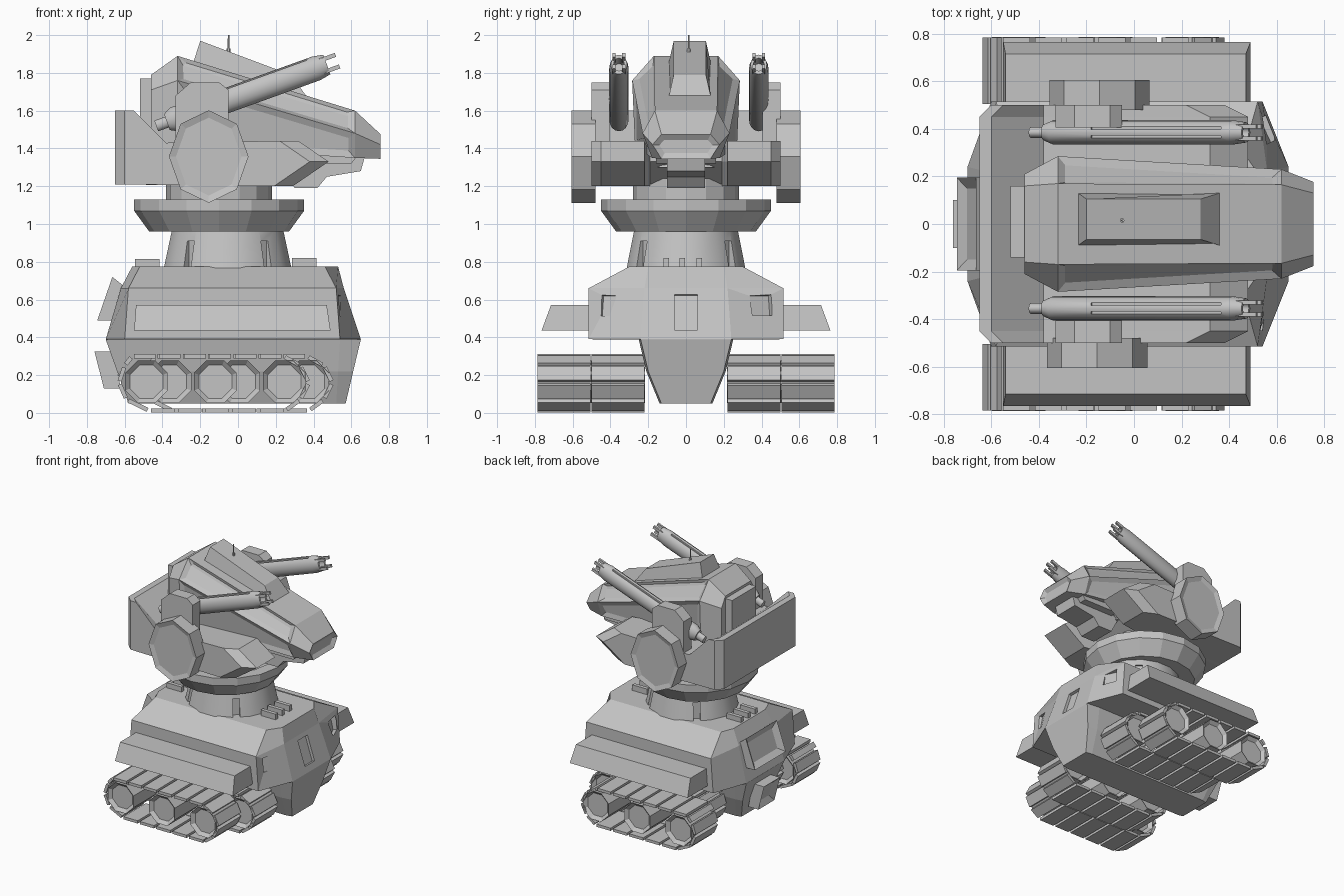
import bpy, bmesh, math
from mathutils import Matrix, Vector

old = bpy.data.objects.get("Cube")
if old:
    bpy.data.objects.remove(old, do_unlink=True)

grey = bpy.data.materials.new("plain_grey")
grey.use_nodes = True
GREY = (0.55, 0.55, 0.55, 1)
grey.diffuse_color = GREY
for node in grey.node_tree.nodes:
    if node.type == 'BSDF_PRINCIPLED':
        node.inputs["Base Color"].default_value = GREY


def finish(name, bm):
    bmesh.ops.recalc_face_normals(bm, faces=bm.faces)
    me = bpy.data.meshes.new(name)
    bm.to_mesh(me)
    bm.free()
    me.materials.append(grey)
    ob = bpy.data.objects.new(name, me)
    bpy.context.collection.objects.link(ob)
    return ob


def loft(name, rings):
    bm = bmesh.new()
    vs = [[bm.verts.new(p) for p in r] for r in rings]
    n = len(rings[0])
    for a, b in zip(vs, vs[1:]):
        for i in range(n):
            j = (i + 1) % n
            bm.faces.new((a[i], a[j], b[j], b[i]))
    bm.faces.new(vs[0])
    bm.faces.new(vs[-1])
    return finish(name, bm)


def prism(name, profile, y0, y1):
    return loft(name, [[(x, y, z) for x, z in profile] for y in (y0, y1)])


def lathe(name, axis, c, stations, seg, su=1, sv=1, phase=0.0):
    rings = []
    for t, r in stations:
        ring = []
        for i in range(seg):
            a = 2 * math.pi * (i + phase) / seg
            u, v = r * su * math.cos(a), r * sv * math.sin(a)
            p = {'x': (t, u, v), 'y': (u, t, v), 'z': (u, v, t)}[axis]
            ring.append(Vector(p) + Vector(c))
        rings.append(ring)
    return loft(name, rings)


def add_box(bm, c, size, rot=Matrix()):
    m = Matrix.Translation(c) @ rot.to_4x4() @ Matrix.Diagonal((*size, 1))
    bmesh.ops.create_cube(bm, size=1, matrix=m)


def box(name, c, size, rot=Matrix()):
    bm = bmesh.new()
    add_box(bm, c, size, rot)
    return finish(name, bm)


def inset(ob, test, thick, depth):
    bm = bmesh.new()
    bm.from_mesh(ob.data)
    bm.normal_update()
    faces = [f for f in bm.faces if test(f.calc_center_median(), f.normal)]
    bmesh.ops.inset_individual(bm, faces=faces, thickness=thick, depth=depth, use_even_offset=True)
    bm.to_mesh(ob.data)
    bm.free()


def cut(ob, boxes):
    # carve box-shaped recesses, then bake the result
    for c, size, rot in boxes:
        cutter = box("cutter", c, size, rot)
        cutter.hide_render = True
        mod = ob.modifiers.new("recess", 'BOOLEAN')
        mod.operation = 'DIFFERENCE'
        mod.solver = 'EXACT'
        mod.object = cutter
        deps = bpy.context.evaluated_depsgraph_get()
        deps.update()
        ob_mesh = bpy.data.meshes.new_from_object(ob.evaluated_get(deps))
        ob.modifiers.clear()
        ob.data = ob_mesh
        bpy.data.objects.remove(cutter, do_unlink=True)


def smooth(ob, angle=35):
    bpy.ops.object.select_all(action='DESELECT')
    ob.select_set(True)
    bpy.context.view_layer.objects.active = ob
    bpy.ops.object.shade_smooth_by_angle(angle=math.radians(angle))


def turn(deg, axis):
    return Matrix.Rotation(math.radians(deg), 4, axis)


# Hull with keel
def hull_ring(z, xb, xbc, xfc, xf, wc, w):
    half = [(xf, wc), (xfc, w), (xbc, w), (xb, wc)]
    return [(x, y, z) for x, y in half] + [(x, -y, z) for x, y in reversed(half)]


hull = loft("hull", [
    hull_ring(0.05, -0.58, -0.54, 0.52, 0.57, 0.13, 0.14),
    hull_ring(0.22, -0.64, -0.58, 0.53, 0.61, 0.2, 0.21),
    hull_ring(0.388, -0.70, -0.60, 0.54, 0.65, 0.24, 0.25),
    hull_ring(0.39, -0.70, -0.60, 0.54, 0.65, 0.24, 0.515),
    hull_ring(0.66, -0.62, -0.58, 0.52, 0.56, 0.22, 0.515),
    hull_ring(0.775, -0.56, -0.52, 0.46, 0.53, 0.2, 0.30)])
windows = [((0.61, 0, 0.535), (0.06, 0.12, 0.2), turn(-18, 'Y'))]
windows += [((0.565, s * 0.40, 0.57), (0.05, 0.11, 0.11), turn(s * 25, 'Z') @ turn(-10, 'Y'))
            for s in (1, -1)]
cut(hull, windows)

# Rear hatch and tow box
hatch = prism("rear_hatch", [(-0.665, 0.72), (-0.59, 0.66), (-0.64, 0.49), (-0.745, 0.49)], -0.195, 0.195)
tow = prism("tow_box", [(-0.76, 0.325), (-0.66, 0.325), (-0.62, 0.13), (-0.71, 0.13)], -0.1, 0.1)
for ob in (hatch, tow):
    inset(ob, lambda c, n: n.x < -0.7, 0.045, -0.03)

# Deck fins
for i, y in enumerate((-0.105, -0.02, 0.07)):
    box(f"front_fin_{i}", (0.35, y, 0.78), (0.13, 0.03, 0.08))
    box(f"rear_fin_{i}", (-0.48, y, 0.78), (0.13, 0.03, 0.07))

# Neck with slots, collar and turntable
neck = lathe("neck", 'z', (-0.055, 0, 0), [(0.74, 0.35), (0.97, 0.30)], 16, sv=0.93, phase=0.5)
cut(neck, [((-0.055 + sx * 0.205, sy * 0.235, 0.835), (0.06, 0.05, 0.15), turn(sx * sy * 50, 'Z'))
           for sx in (1, -1) for sy in (1, -1)])
smooth(neck)
collar = lathe("collar", 'z', (-0.1, 0, 0),
               [(0.96, 0.37), (1.07, 0.45), (1.13, 0.45), (1.13, 0.36), (1.1, 0.35)], 16)
lathe("turntable", 'z', (-0.1, 0, 0), [(1.05, 0.28), (1.24, 0.28)], 16)

# Turret tub with tall back wall and front pods
tub_rings = []
for y, back, tip in ((-0.5, -0.6, 0.38), (-0.45, -0.65, 0.48), (-0.22, -0.65, 0.48), (-0.19, -0.65, 0.28),
                     (0.19, -0.65, 0.28), (0.22, -0.65, 0.48), (0.45, -0.65, 0.48), (0.5, -0.6, 0.38)):
    prof = [(back, 1.21), (back, 1.6), (back + 0.05, 1.6), (-0.38, 1.43),
            (tip - 0.16, 1.44), (tip, 1.33), (tip - 0.19, 1.2)]
    tub_rings.append([(x, y, z) for x, z in prof])
loft("turret_tub", tub_rings)
lathe("head_pivot", 'z', (0.02, 0, 0), [(1.3, 0.27), (1.5, 0.2)], 12)

# Head: lofted wedge with slots, side panels and nose window
head_rings = []
for x, yt, zt, ym, zm, yb, zb in ((-0.46, 0.16, 1.79, 0.21, 1.71, 0.21, 1.42),
                                  (-0.32, 0.17, 1.89, 0.285, 1.76, 0.27, 1.41),
                                  (0.62, 0.165, 1.60, 0.23, 1.48, 0.18, 1.35),
                                  (0.755, 0.13, 1.475, 0.177, 1.42, 0.13, 1.345)):
    half = [(yt, zt), (ym, zm), (yb, zb)]
    head_rings.append([(x, y, z) for y, z in half] + [(x, -y, z) for y, z in reversed(half)])
head = loft("head", head_rings)
inset(head, lambda c, n: n.x > 0.95, 0.03, -0.02)
inset(head, lambda c, n: 0 < c.x < 0.5 and abs(n.y) > 0.4 and n.z > 0.3, 0.035, -0.02)
inset(head, lambda c, n: 0 < c.x < 0.5 and abs(n.y) > 0.8 and n.z < 0.25, 0.035, -0.012)
prism("head_back_box", [(-0.52, 1.45), (-0.52, 1.77), (-0.44, 1.77), (-0.44, 1.45)], -0.14, 0.16)
prism("jaw", [(0.67, 1.35), (0.65, 1.28), (0.47, 1.25), (0.42, 1.19), (0.3, 1.19), (0.2, 1.38)], -0.1, 0.1)
for s in (1, -1):
    prism(f"cheek_{s}", [(0.64, 1.37), (0.6, 1.32), (0.3, 1.32), (0.3, 1.4)], s * 0.1, s * 0.16)

# Roof hatch and antenna
roof = [(-0.235, 1.86), (-0.2, 1.97), (0.28, 1.79), (0.36, 1.68), (0.36, 1.64)]
loft("roof_hatch", [[(x, 0.02 + k * (0.11 if i in (0, 3, 4) else 0.085), z) for i, (x, z) in enumerate(roof)]
                    for k in (-1, 1)])
lathe("antenna", 'z', (-0.05, 0.015, 0), [(1.88, 0.01), (1.93, 0.01), (1.93, 0.005), (2.0, 0.004)], 6)

TRACK = [(-0.56, 0.30), (0.24, 0.30), (0.33, 0.25), (0.375, 0.16), (0.33, 0.07), (0.25, 0.012),
         (-0.47, 0.012), (-0.59, 0.07), (-0.63, 0.16), (-0.60, 0.25)]


def track(name, y, dx):
    # separate pads laid along a closed path
    bm = bmesh.new()
    for a, b in zip(TRACK, TRACK[1:] + TRACK[:1]):
        a, b = Vector(a), Vector(b)
        d = b - a
        n = max(1, round(d.length / 0.133))
        rot = Matrix.Rotation(-math.atan2(d.y, d.x), 4, 'Y')
        for i in range(n):
            p = a + d * ((i + 0.5) / n)
            add_box(bm, (p.x + dx, y, p.y), (d.length / n - 0.02, 0.28, 0.022), rot)
    finish(name + "_pads", bm)
    for i, x in enumerate((-0.485, -0.12, 0.245)):
        wheel = lathe(f"{name}_wheel_{i}", 'y', (x + dx, y, 0.165), [(-0.142, 0.122), (0.142, 0.122)],
                      8, phase=0.5)
        inset(wheel, lambda c, n: abs(n.y) > 0.9, 0.025, -0.025)


for s, side in ((1, "left"), (-1, "right")):
    # Tracks and fender
    track(side + "_outer_track", s * 0.645, 0)
    track(side + "_inner_track", s * 0.36, 0.125)
    loft(side + "_fender", [[(x0, s * y, z) for y, z in ((0.5, 0.435), (0.765, 0.435))]
                            + [(x1, s * y, z) for y, z in ((0.715, 0.57), (0.5, 0.57))]
                            for x0, x1 in ((-0.55, -0.54), (0.49, 0.47))])

    # Shoulder disc and gun mount
    cx = -0.145 if s > 0 else -0.155
    disc = lathe(side + "_shoulder_disc", 'y', (cx, 0, 1.357), [(s * 0.48, 0.245), (s * 0.605, 0.245)],
                 8, su=0.86)
    inset(disc, lambda c, n: n.y * s > 0.9, 0.035, -0.012)
    prism(side + "_gun_mount", [(-0.33, 1.35), (-0.33, 1.68), (-0.25, 1.75), (-0.10, 1.75),
                                (-0.05, 1.71), (-0.05, 1.35)], s * 0.405, s * 0.5)

    # Gun barrel with slots, bore and muzzle prongs
    gun = lathe(side + "_gun", 'x', (0, 0, 0),
                [(-0.46, 0.03), (-0.40, 0.03), (-0.40, 0.045), (-0.36, 0.066), (0.44, 0.066),
                 (0.50, 0.055), (0.50, 0.036), (0.42, 0.034)], 16, su=0.78)
    cut(gun, [((0.12, y, z), (0.58, 0.012, 0.016), Matrix())
              for y, z in ((-0.018, 0.06), (0.018, 0.06))])
    smooth(gun)
    bm = bmesh.new()
    for k in range(4):
        a = math.pi / 4 + k * math.pi / 2
        add_box(bm, (0.515, 0.036 * math.cos(a), 0.046 * math.sin(a)), (0.09, 0.016, 0.022), turn(0, 'X'))
    prongs = finish(side + "_muzzle_prongs", bm)
    for ob in (gun, prongs):
        ob.location = (0, 0.015 + s * 0.37, 1.675)
        ob.rotation_euler = (0, -math.atan(0.36), 0)
